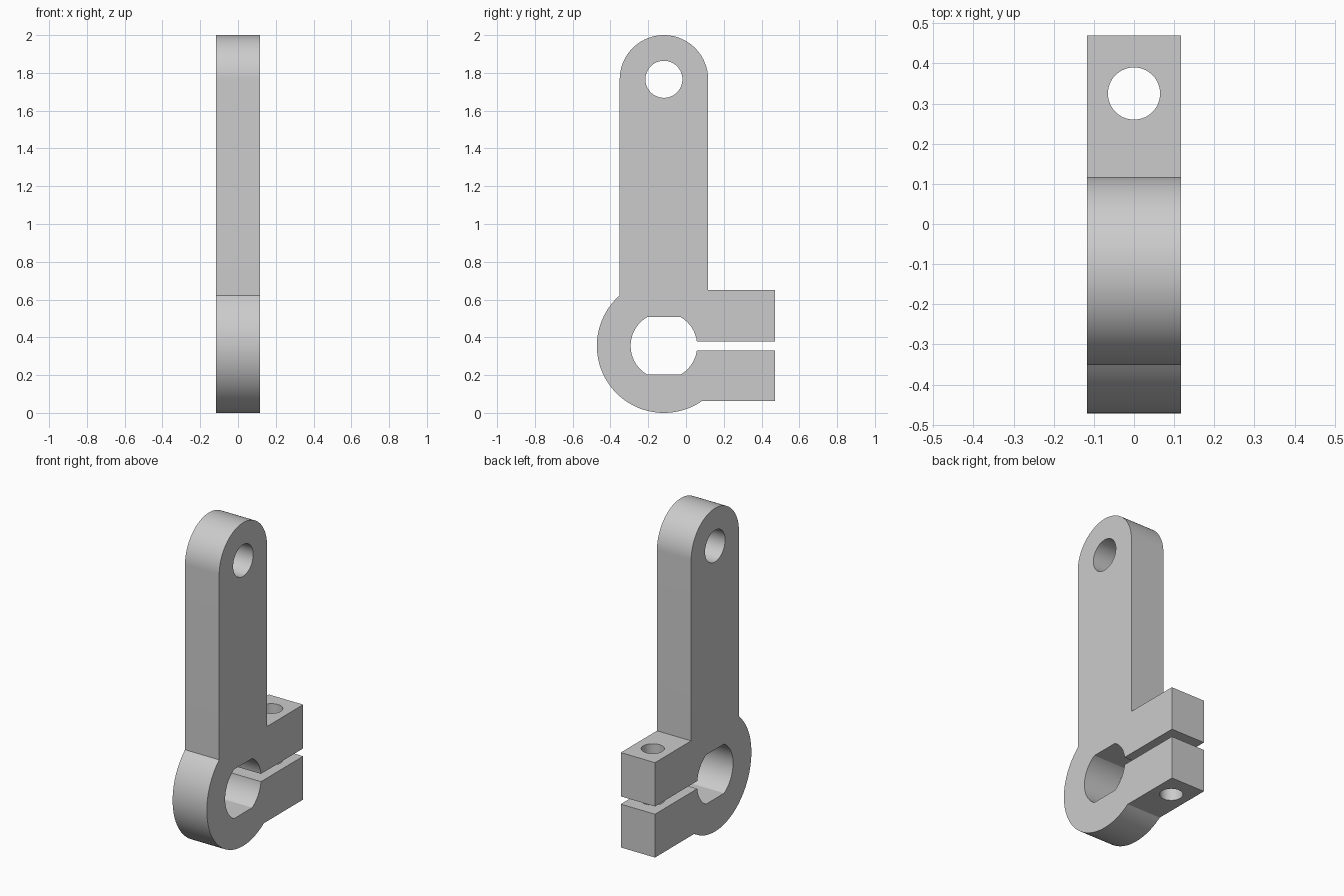
import bpy, bmesh
from math import sin, cos, asin, acos, pi, sqrt

cube = bpy.data.objects.get("Cube")
if cube:
    bpy.data.objects.remove(cube, do_unlink=True)

# Main dimensions
HALF_T = 0.117                 # half thickness along x
CY, HUB_Z, EYE_Z = -0.117, 0.355, 1.766
HUB_R, ARM_R, EYE_R = 0.355, 0.234, 0.098
BORE_R, BORE_FLAT = 0.176, 0.152
JAW_Y, JAW_TOP, JAW_BOTTOM = 0.47, 0.65, 0.063
SLOT = 0.024                   # half height of the clamp slot
BOLT_Y, BOLT_R = 0.325, 0.065


def arc(cz, r, a0, a1, n):
    """Points on a circle about (CY, cz), from angle a0 to a1."""
    return [(CY + r * cos(a0 + (a1 - a0) * i / n),
             cz + r * sin(a0 + (a1 - a0) * i / n)) for i in range(n + 1)]


def make_object(name, bm):
    bmesh.ops.recalc_face_normals(bm, faces=bm.faces)
    mesh = bpy.data.meshes.new(name)
    bm.to_mesh(mesh)
    bm.free()
    obj = bpy.data.objects.new(name, mesh)
    bpy.context.collection.objects.link(obj)
    return obj


def prism(name, points, half):
    """Extrude a y-z outline symmetrically along x."""
    bm = bmesh.new()
    face = bm.faces.new([bm.verts.new((-half, y, z)) for y, z in points])
    new = bmesh.ops.extrude_face_region(bm, geom=[face])["geom"]
    verts = [g for g in new if isinstance(g, bmesh.types.BMVert)]
    bmesh.ops.translate(bm, verts=verts, vec=(2 * half, 0, 0))
    return make_object(name, bm)


# Outer outline: rounded arm, hub and the two clamp jaws
hub_jaw = asin((JAW_BOTTOM - HUB_Z) / HUB_R)
hub_arm = -pi - acos(ARM_R / HUB_R)
outline = arc(EYE_Z, ARM_R, 0, pi, 48)
outline += arc(HUB_Z, HUB_R, hub_arm + 2 * pi, hub_jaw + 2 * pi, 64)
outline += [(JAW_Y, JAW_BOTTOM), (JAW_Y, HUB_Z - SLOT)]

# Bore with flats above and below, opening into the slot
slot_a, flat_a = asin(SLOT / BORE_R), asin(BORE_FLAT / BORE_R)
outline += arc(HUB_Z, BORE_R, -slot_a, -flat_a, 16)
outline += arc(HUB_Z, BORE_R, -pi + flat_a, -pi - flat_a, 40)
outline += arc(HUB_Z, BORE_R, flat_a, slot_a, 16)
outline += [(JAW_Y, HUB_Z + SLOT), (JAW_Y, JAW_TOP), (CY + ARM_R, JAW_TOP)]
lever = prism("clamp_lever", outline, HALF_T)

# Cutters for the eye across the arm and the bolt hole through the jaws
eye = prism("eye_cutter", arc(EYE_Z, EYE_R, 0, 2 * pi, 64)[:-1], 0.3)
bm = bmesh.new()
bmesh.ops.create_cone(bm, cap_ends=True, segments=64, radius1=BOLT_R,
                      radius2=BOLT_R, depth=2)
bmesh.ops.translate(bm, verts=bm.verts, vec=(0, BOLT_Y, HUB_Z))
bolt = make_object("bolt_cutter", bm)

bpy.ops.object.select_all(action='DESELECT')
bpy.context.view_layer.objects.active = lever
lever.select_set(True)
for cutter in (eye, bolt):
    cutter.hide_render = True
    mod = lever.modifiers.new(cutter.name, 'BOOLEAN')
    mod.operation, mod.solver, mod.object = 'DIFFERENCE', 'EXACT', cutter
    bpy.ops.object.modifier_apply(modifier=mod.name)
    bpy.data.objects.remove(cutter, do_unlink=True)

# Plain grey metal
grey = bpy.data.materials.new("plain_grey")
grey.use_nodes = True
color = (0.6, 0.6, 0.6, 1)
grey.diffuse_color = color
grey.node_tree.nodes["Principled BSDF"].inputs["Base Color"].default_value = color
lever.data.materials.clear()
lever.data.materials.append(grey)

bpy.ops.object.shade_smooth_by_angle(angle=pi / 9)
